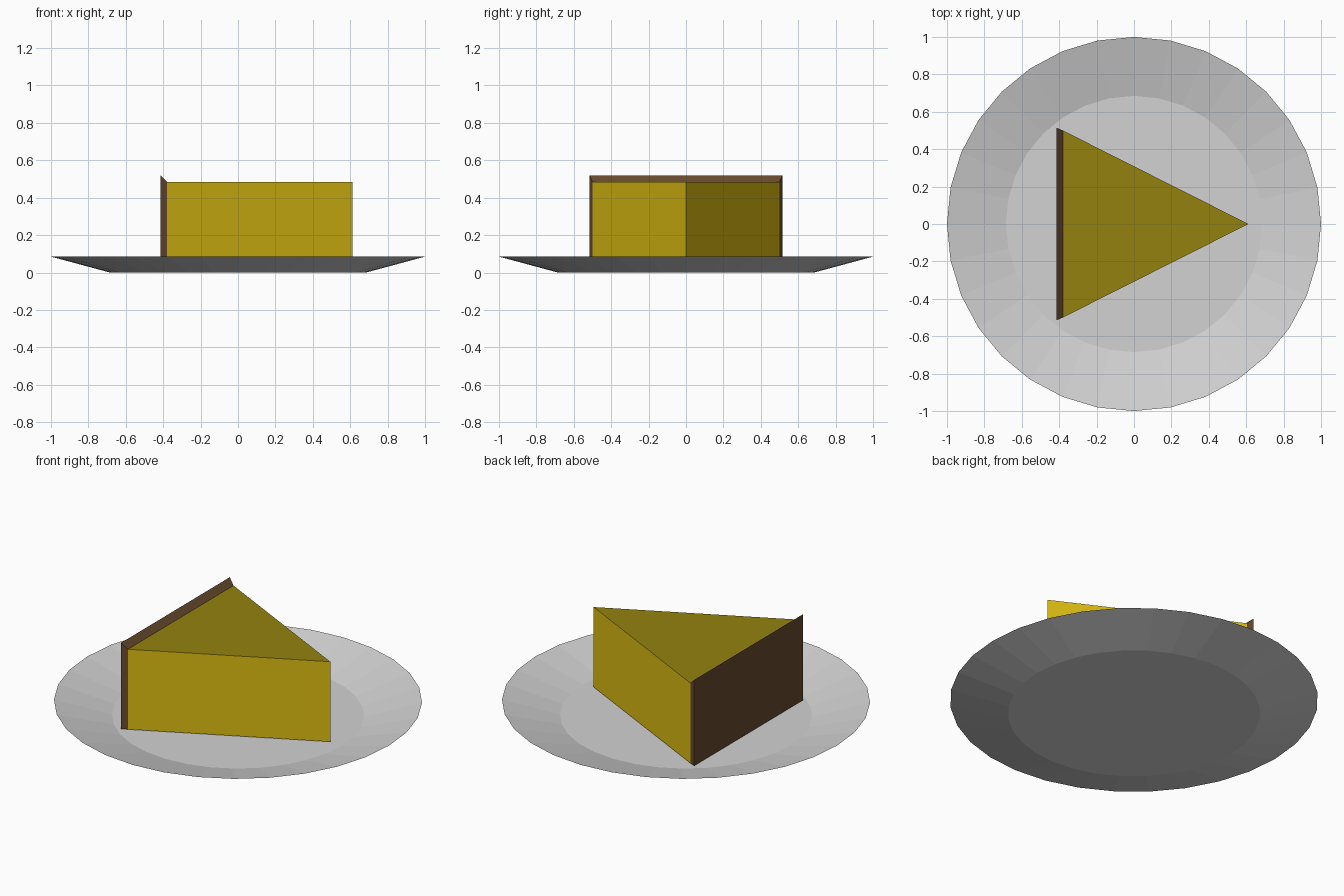
import bpy, bmesh

if "Cube" in bpy.data.objects:
    bpy.data.objects.remove(bpy.data.objects["Cube"])


def material(name, rgb):
    """Flat colour from 0-255 sRGB, stored as linear."""
    def lin(c):
        c /= 255
        return c / 12.92 if c <= 0.04045 else ((c + 0.055) / 1.055) ** 2.4
    m = bpy.data.materials.new(name)
    m.diffuse_color = (*[lin(c) for c in rgb], 1)
    m.use_nodes = True
    m.node_tree.nodes["Principled BSDF"].inputs["Base Color"].default_value = m.diffuse_color
    return m


def add_object(name, bm, *mats):
    me = bpy.data.meshes.new(name)
    bm.to_mesh(me)
    bm.free()
    for m in mats:
        me.materials.append(m)
    ob = bpy.data.objects.new(name, me)
    bpy.context.collection.objects.link(ob)
    return ob


plate_grey = material("plate grey", (210, 210, 210))
filling_yellow = material("filling yellow", (220, 188, 18))
top_olive = material("top olive", (147, 130, 15))
crust_brown = material("crust brown", (104, 75, 46))

BASE, TOP = 0.005, 0.485   # slice heights
BACK, TIP = -0.38, 0.612   # slice ends along x

# Plate: thin flat disc with a sloping rim
bm = bmesh.new()
disc = bmesh.ops.create_circle(bm, cap_ends=True, segments=32, radius=0.685)
rim = bmesh.ops.extrude_edge_only(bm, edges=bm.edges[:])
for v in rim["geom"]:
    if isinstance(v, bmesh.types.BMVert):
        v.co.x /= 0.685
        v.co.y /= 0.685
        v.co.z = 0.085
bmesh.ops.recalc_face_normals(bm, faces=bm.faces)
bm.normal_update()
if sum(f.normal.z for f in bm.faces) < 0:
    bmesh.ops.reverse_faces(bm, faces=bm.faces)
add_object("plate", bm, plate_grey)

# Filling: triangular wedge with a darker top face
bm = bmesh.new()
tri = bm.faces.new([bm.verts.new((x, y, BASE))
                    for x, y in ((BACK, -0.5), (TIP, 0), (BACK, 0.5))])
up = bmesh.ops.extrude_face_region(bm, geom=[tri], use_keep_orig=True)
for v in up["geom"]:
    if isinstance(v, bmesh.types.BMVert):
        v.co.z = TOP
bmesh.ops.recalc_face_normals(bm, faces=bm.faces)
bm.normal_update()
for f in bm.faces:
    f.material_index = 1 if f.normal.z > 0.5 else 0
add_object("filling", bm, filling_yellow, top_olive)

# Crust: back slab that flares outward from the filling
bm = bmesh.new()
rings = []
for x, half, top in ((BACK, 0.5, TOP), (-0.415, 0.515, 0.52)):
    rings.append([bm.verts.new((x, y, z)) for y, z in
                  ((-half, BASE), (half, BASE), (half, top), (-half, top))])
inner, outer = rings
bm.faces.new(outer)
for i in range(4):
    j = (i + 1) % 4
    bm.faces.new((inner[i], inner[j], outer[j], outer[i]))
bm.faces.new(inner[::-1])
bmesh.ops.recalc_face_normals(bm, faces=bm.faces)
add_object("crust", bm, crust_brown)
